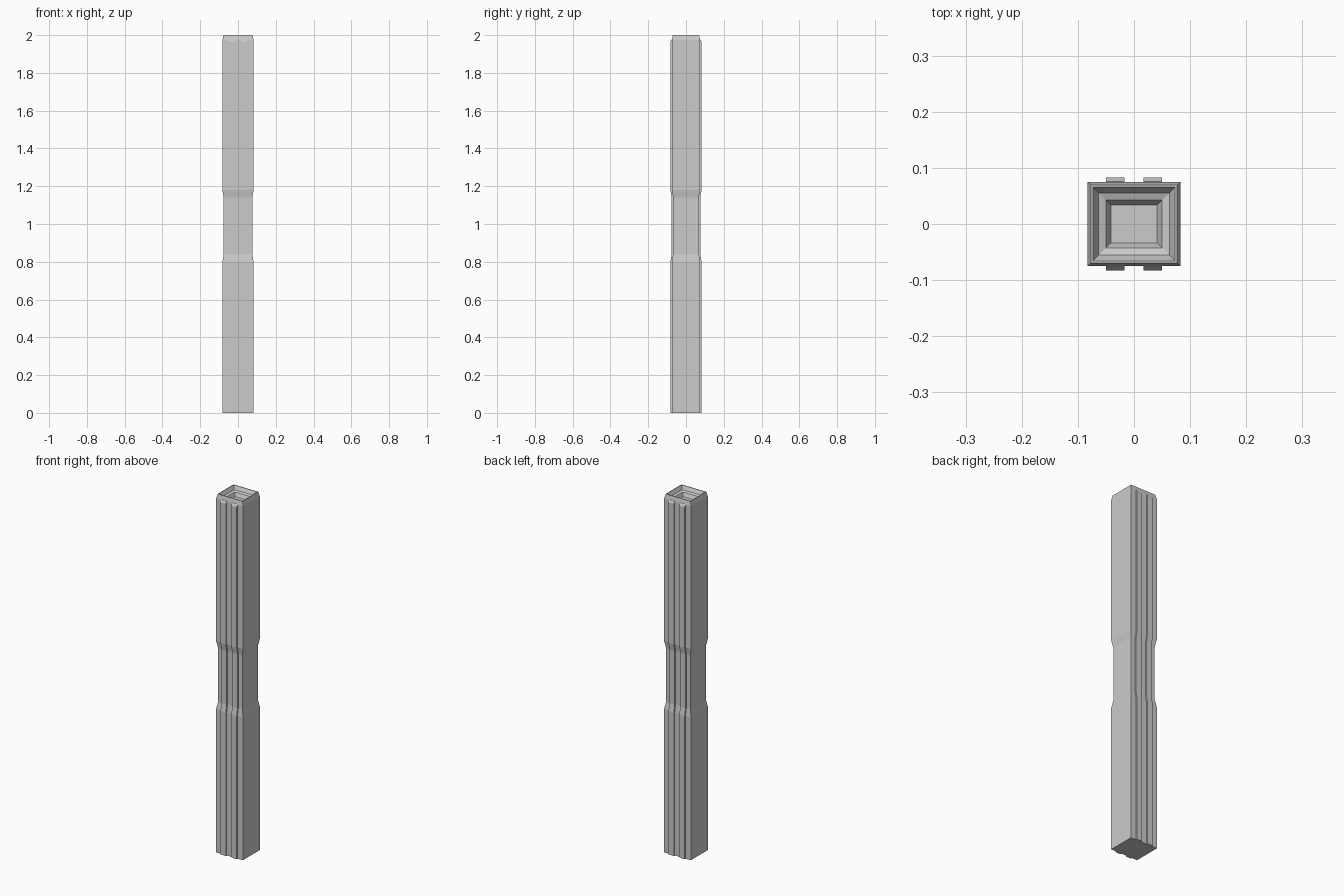
import bpy, bmesh

if "Cube" in bpy.data.objects:
    bpy.data.objects.remove(bpy.data.objects["Cube"])


def loft(name, sections):
    """Closed solid through rectangular sections (x0, x1, y0, y1, z)."""
    bm = bmesh.new()
    rings = []
    for x0, x1, y0, y1, z in sections:
        rings.append([bm.verts.new(p) for p in
                      ((x0, y0, z), (x1, y0, z), (x1, y1, z), (x0, y1, z))])
    for a, b in zip(rings, rings[1:]):
        for i in range(4):
            j = (i + 1) % 4
            bm.faces.new((a[i], a[j], b[j], b[i]))
    bm.faces.new(rings[0][::-1])
    bm.faces.new(rings[-1])
    bmesh.ops.recalc_face_normals(bm, faces=bm.faces)
    mesh = bpy.data.meshes.new(name)
    bm.to_mesh(mesh)
    bm.free()
    obj = bpy.data.objects.new(name, mesh)
    bpy.context.collection.objects.link(obj)
    return obj


# Post shaft: narrowed waist, chamfered rim, stepped recess in the top
D = 0.0075  # the shaft is slightly shallower than wide
profile = [(0.0825, 0), (0.0825, 0.80), (0.0755, 0.84), (0.0755, 1.14),
           (0.0825, 1.18), (0.0825, 1.975), (0.077, 2.0), (0.073, 2.0),
           (0.063, 1.98), (0.050, 1.975), (0.041, 1.955)]
loft("post_shaft", [(-w, w, D - w, w - D, z) for w, z in profile])

# Raised ribs, two on the front and two on the back, following the waist
rib = [(0.0825, 0), (0.0825, 0.80), (0.0755, 0.84), (0.0755, 1.14),
       (0.0825, 1.18), (0.0825, 1.965), (0.0755, 1.978)]
for side, s in (("front", -1), ("back", 1)):
    for hand, cx in (("left", -0.0335), ("right", 0.0335)):
        loft(f"{side}_{hand}_rib",
             [(cx - 0.0165, cx + 0.0165, s * (y - 0.012), s * y, z)
              for y, z in rib])
